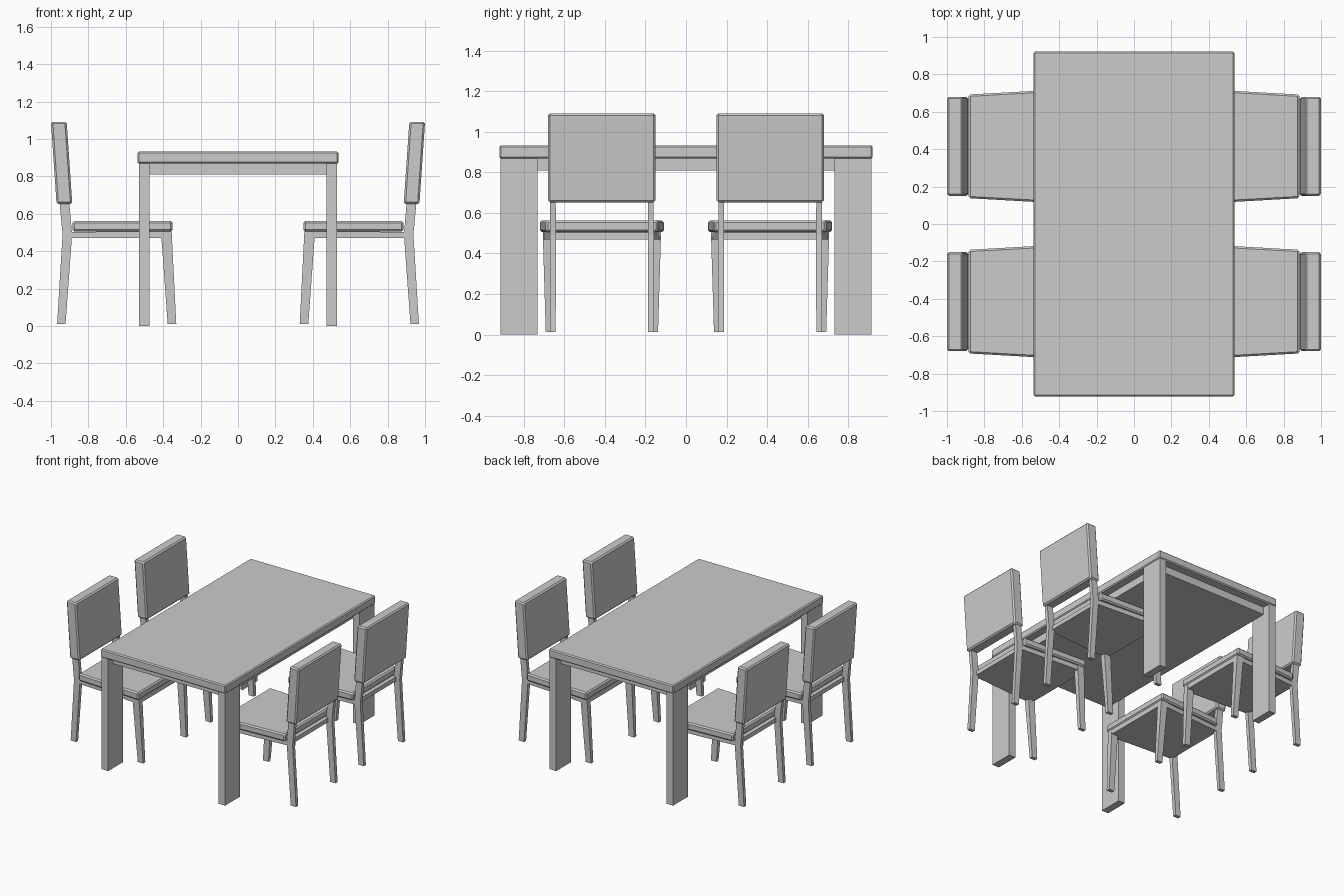
import bpy, bmesh

cube = bpy.data.objects.get("Cube")
if cube:
    bpy.data.objects.remove(cube)

GREY = (0.6, 0.6, 0.6, 1)
mat = bpy.data.materials.new("plain_grey")
mat.use_nodes = True
mat.diffuse_color = GREY
mat.node_tree.nodes["Principled BSDF"].inputs["Base Color"].default_value = GREY


def loft(name, axis, sections, place=(1, 1, 0), bevel=0.0):
    """Join rectangles (t, a0, a1, b0, b1) set along z (a=x, b=y) or x (a=y, b=z).
    place = x sign, y sign, y offset."""
    sx, sy, oy = place
    bm = bmesh.new()
    rings = []
    for t, a0, a1, b0, b1 in sections:
        ring = []
        for a, b in ((a0, b0), (a1, b0), (a1, b1), (a0, b1)):
            x, y, z = (a, b, t) if axis == "z" else (t, a, b)
            ring.append(bm.verts.new((x * sx, y * sy + oy, z)))
        rings.append(ring)
    for low, high in zip(rings, rings[1:]):
        for i in range(4):
            j = (i + 1) % 4
            bm.faces.new((low[i], low[j], high[j], high[i]))
    bm.faces.new(rings[0])
    bm.faces.new(rings[-1])
    bmesh.ops.recalc_face_normals(bm, faces=bm.faces)
    mesh = bpy.data.meshes.new(name)
    bm.to_mesh(mesh)
    bm.free()
    mesh.materials.append(mat)
    obj = bpy.data.objects.new(name, mesh)
    bpy.context.collection.objects.link(obj)
    if bevel:
        mod = obj.modifiers.new("chamfer", "BEVEL")
        mod.width = bevel
        mod.segments = 1
    return obj


def box(name, x0, x1, y0, y1, z0, z1, place=(1, 1, 0), bevel=0.0):
    return loft(name, "z", [(z0, x0, x1, y0, y1), (z1, x0, x1, y0, y1)], place, bevel)


# Table: top, solid inset underframe and four slab legs
box("table_top", -0.537, 0.537, -0.921, 0.921, 0.868, 0.933, bevel=0.008)
box("table_underframe", -0.475, 0.475, -0.855, 0.855, 0.81, 0.87)
for s in (-1, 1):
    for t in (-1, 1):
        box("table_leg", 0.473, 0.53, 0.733, 0.915, 0, 0.87, (s, t, 0))


def chair(sx, oy):
    mid = (sx, 1, oy)
    # Seat pad on a solid tapered frame, leaning backrest
    loft("seat", "x", [(0.35, -0.307, 0.307, 0.505, 0.562),
                       (0.885, -0.277, 0.277, 0.505, 0.562)], mid, 0.01)
    loft("seat_frame", "x", [(0.358, -0.289, 0.289, 0.47, 0.507),
                             (0.905, -0.252, 0.252, 0.47, 0.503)], mid)
    loft("backrest", "z", [(0.652, 0.886, 0.97, -0.265, 0.265),
                           (1.092, 0.916, 1.0, -0.265, 0.265)], mid, 0.01)
    # Splayed front legs, and rear legs that bend at the seat and rise to the backrest
    for s in (-1, 1):
        side = (sx, s, oy)
        loft("chair_front_leg", "z", [(0.012, 0.33, 0.376, 0.25, 0.277),
                                      (0.507, 0.355, 0.412, 0.25, 0.292)], side)
        loft("chair_rear_leg", "z", [(0.012, 0.922, 0.967, 0.228, 0.255),
                                     (0.49, 0.887, 0.938, 0.227, 0.256),
                                     (0.67, 0.903, 0.955, 0.228, 0.255)], side)


for sx in (-1, 1):
    for oy in (-0.415, 0.415):
        chair(sx, oy)
